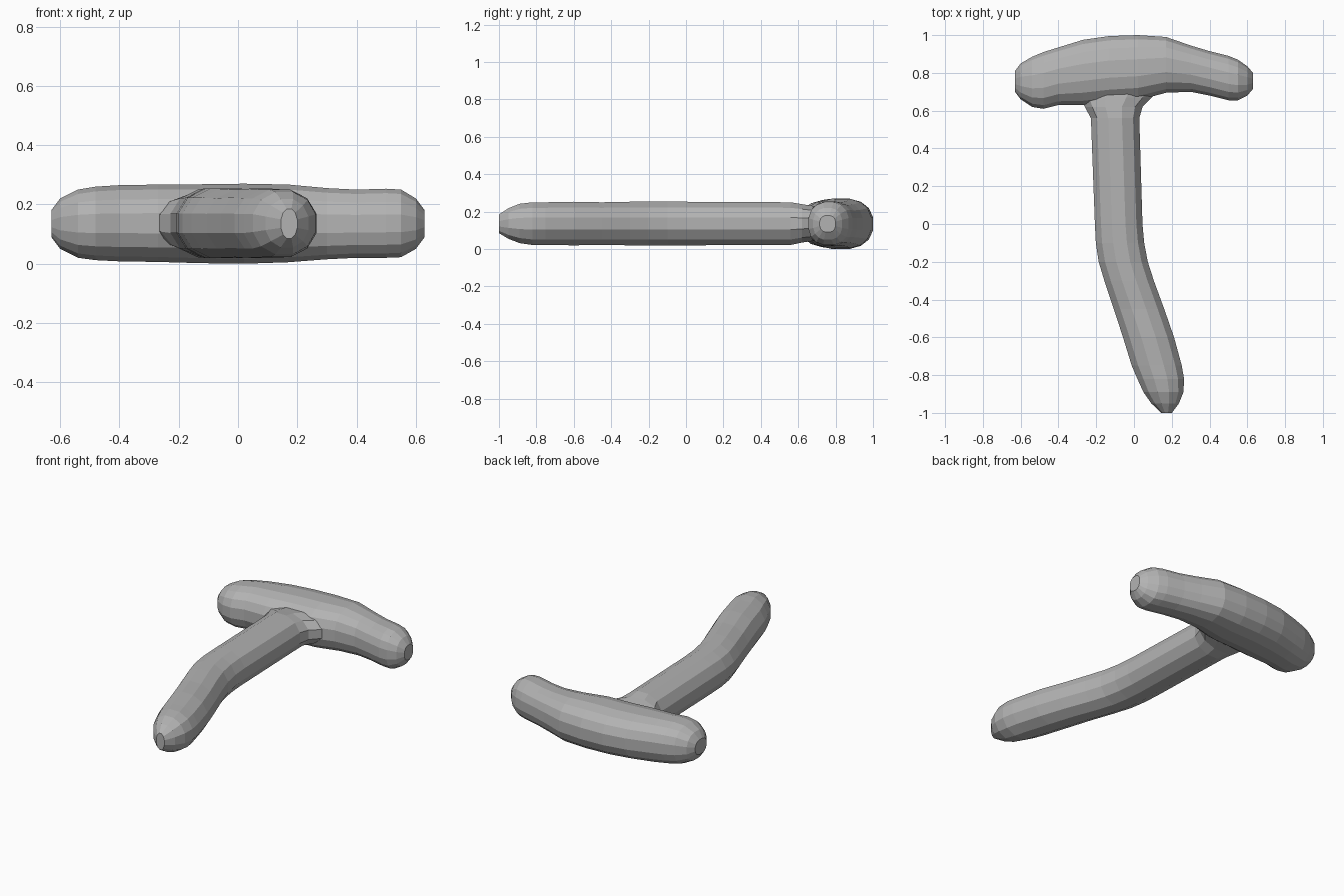
import bpy, bmesh, math

gray = bpy.data.materials.new("stone gray")
gray.diffuse_color = (0.45, 0.45, 0.45, 1)


def section(sides, power):
    """Faceted rounded-square outline with flat sides, fitted to -1..1."""
    pts = []
    for i in range(sides):
        a = 2 * math.pi * (i + 0.5) / sides
        c, s = math.cos(a), math.sin(a)
        pts.append((math.copysign(abs(c) ** (2 / power), c),
                    math.copysign(abs(s) ** (2 / power), s)))
    m = max(p[0] for p in pts)
    return [(u / m, v / m) for u, v in pts]


def loft(name, stations, place, sides, power):
    """stations: (along, side_min, side_max, z_min, z_max)."""
    bm = bmesh.new()
    rings = []
    for t, lo, hi, z0, z1 in stations:
        rings.append([bm.verts.new(place(t, (lo + hi) / 2 + u * (hi - lo) / 2,
                                         (z0 + z1) / 2 + v * (z1 - z0) / 2))
                      for u, v in section(sides, power)])
    for a, b in zip(rings, rings[1:]):
        for i in range(sides):
            j = (i + 1) % sides
            bm.faces.new((a[i], a[j], b[j], b[i]))
    bm.faces.new(rings[0])
    bm.faces.new(rings[-1])
    bmesh.ops.recalc_face_normals(bm, faces=bm.faces)
    me = bpy.data.meshes.new(name)
    bm.to_mesh(me)
    bm.free()
    me.materials.append(gray)
    ob = bpy.data.objects.new(name, me)
    bpy.context.collection.objects.link(ob)
    return ob


# Crosswise head, bowed toward the back with drooping rounded ends
head = loft("head", [
    (-0.63, 0.70, 0.81, 0.09, 0.18), (-0.60, 0.66, 0.85, 0.05, 0.22),
    (-0.54, 0.62, 0.885, 0.02, 0.25), (-0.48, 0.61, 0.91, 0.012, 0.26),
    (-0.40, 0.63, 0.935, 0.008, 0.265), (-0.27, 0.63, 0.975, 0.006, 0.267),
    (-0.13, 0.645, 0.995, 0.002, 0.268), (0.02, 0.655, 1.0, 0.0, 0.27),
    (0.17, 0.695, 0.99, 0.005, 0.267), (0.30, 0.70, 0.945, 0.015, 0.255),
    (0.40, 0.68, 0.915, 0.02, 0.25), (0.50, 0.655, 0.89, 0.02, 0.253),
    (0.55, 0.655, 0.87, 0.022, 0.25), (0.60, 0.68, 0.835, 0.05, 0.22),
    (0.63, 0.715, 0.80, 0.09, 0.18)],
    lambda t, s, z: (t, s, z), 16, 2.4)

# Straight grip that bends sideways toward a blunt tip, flared at the head
shaft = loft("shaft", [
    (0.74, -0.28, 0.14, 0.05, 0.22), (0.67, -0.285, 0.095, 0.042, 0.232),
    (0.62, -0.26, 0.045, 0.035, 0.24), (0.56, -0.228, 0.028, 0.022, 0.25),
    (0.00, -0.207, 0.045, 0.02, 0.253), (-0.10, -0.202, 0.054, 0.02, 0.253),
    (-0.20, -0.187, 0.073, 0.02, 0.253), (-0.30, -0.157, 0.105, 0.02, 0.253),
    (-0.45, -0.107, 0.16, 0.022, 0.25), (-0.60, -0.058, 0.212, 0.02, 0.253),
    (-0.75, -0.012, 0.253, 0.022, 0.25), (-0.82, 0.018, 0.265, 0.022, 0.25),
    (-0.89, 0.05, 0.262, 0.032, 0.242), (-0.95, 0.092, 0.238, 0.055, 0.218),
    (-1.0, 0.145, 0.20, 0.085, 0.185)],
    lambda t, s, z: (s, t, z), 12, 2.1)

# Fuse both into one solid
union = head.modifiers.new("fuse shaft", 'BOOLEAN')
union.operation = 'UNION'
union.solver = 'EXACT'
union.object = shaft
bpy.context.view_layer.objects.active = head
head.select_set(True)
bpy.ops.object.modifier_apply(modifier=union.name)
bpy.data.objects.remove(shaft, do_unlink=True)
head.name = "handle_with_crosshead"
